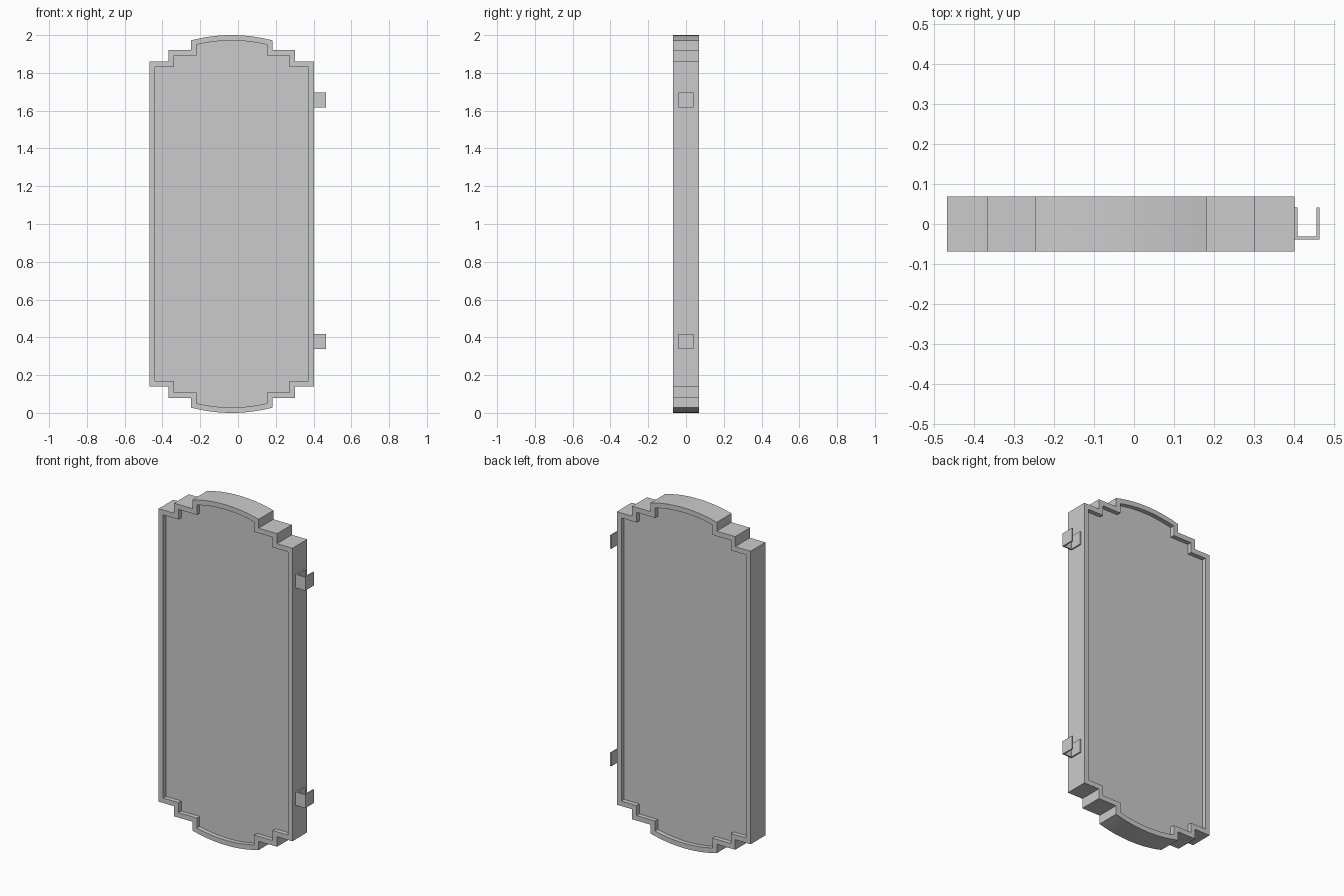
import bpy, bmesh, math

if "Cube" in bpy.data.objects:
    bpy.data.objects.remove(bpy.data.objects["Cube"])

XC = -0.033          # sign body centre in x
HALF_D = 0.0685      # half depth of the body
RECESS = 0.026       # panel inset on both faces
RIM = 0.029          # rim width
SEG = 24             # arc segments


def outline(inset):
    """Stepped plaque outline with arched top and bottom, inset evenly."""
    w1, w2, w3 = 0.435 - inset, 0.335 - inset, 0.215 - inset
    h1, h2 = 0.861 - inset, 0.920 - inset
    sag, chord = 0.028, 0.215
    radius = (chord ** 2 + sag ** 2) / (2 * sag)
    centre = 1.0 - radius
    r = radius - inset
    a = math.asin(w3 / r)
    top = [(w1, h1), (w2, h1), (w2, h2), (w3, h2)]
    for i in range(SEG + 1):
        t = a - 2 * a * i / SEG
        top.append((r * math.sin(t), centre + r * math.cos(t)))
    top += [(-w3, h2), (-w2, h2), (-w2, h1), (-w1, h1)]
    pts = top + [(-x, -z) for x, z in top]
    return [(x + XC, z + 1.0) for x, z in pts]


def finish(name, bm):
    bmesh.ops.recalc_face_normals(bm, faces=bm.faces)
    mesh = bpy.data.meshes.new(name)
    bm.to_mesh(mesh)
    bm.free()
    obj = bpy.data.objects.new(name, mesh)
    bpy.context.collection.objects.link(obj)
    return obj


# Sign body: loops run from front panel over the rim to the back panel
bm = bmesh.new()
loops = []
for inset, y in [(RIM, -HALF_D + RECESS), (RIM, -HALF_D), (0, -HALF_D),
                 (0, HALF_D), (RIM, HALF_D), (RIM, HALF_D - RECESS)]:
    loops.append([bm.verts.new((x, y, z)) for x, z in outline(inset)])
for a, b in zip(loops, loops[1:]):
    n = len(a)
    for i in range(n):
        j = (i + 1) % n
        bm.faces.new((a[i], a[j], b[j], b[i]))
bm.faces.new(loops[0])
bm.faces.new(loops[-1])
body = finish("sign_body", bm)
bpy.context.view_layer.objects.active = body
body.select_set(True)
bpy.ops.object.shade_smooth_by_angle(angle=math.radians(30))


# Mounting brackets: U-shaped channels opening to the back
def bracket(name, z0, z1):
    x0, x1, t, y0, y1 = 0.402, 0.465, 0.008, -0.039, 0.041
    profile = [(x0, y0), (x1, y0), (x1, y1), (x1 - t, y1), (x1 - t, y0 + t),
               (x0 + t, y0 + t), (x0 + t, y1), (x0, y1)]
    bm = bmesh.new()
    face = bm.faces.new([bm.verts.new((x, y, z0)) for x, y in profile])
    ext = bmesh.ops.extrude_face_region(bm, geom=[face], use_keep_orig=True)
    verts = [g for g in ext["geom"] if isinstance(g, bmesh.types.BMVert)]
    bmesh.ops.translate(bm, verts=verts, vec=(0, 0, z1 - z0))
    finish(name, bm)


bracket("upper_bracket", 1.617, 1.696)
bracket("lower_bracket", 0.339, 0.418)
